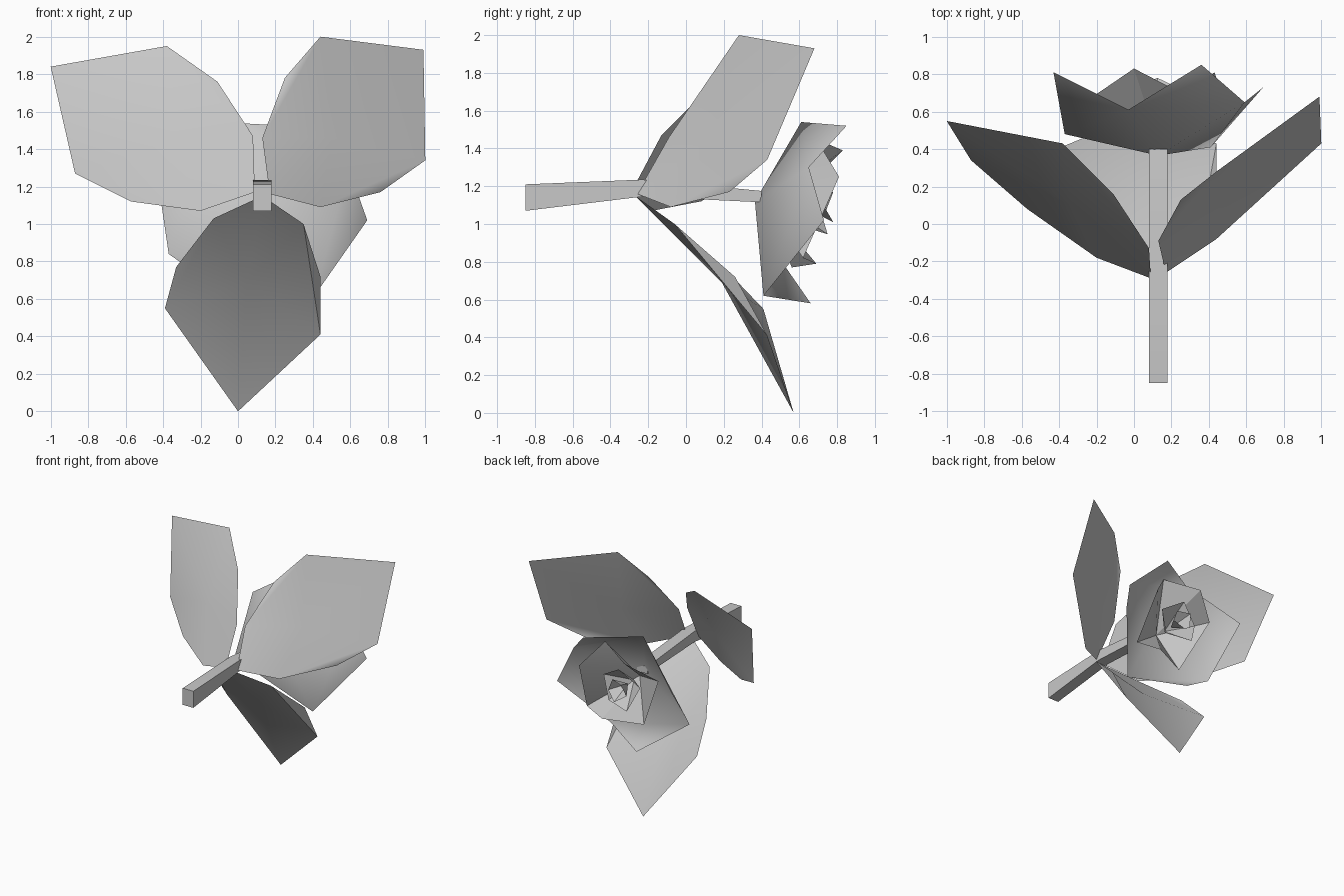
import bpy, math

cube = bpy.data.objects.get("Cube")
if cube:
    bpy.data.objects.remove(cube, do_unlink=True)

grey = bpy.data.materials.new("light_grey")
grey.use_nodes = True
COLOUR = (0.58, 0.58, 0.58, 1)
grey.diffuse_color = COLOUR
grey.node_tree.nodes["Principled BSDF"].inputs["Base Color"].default_value = COLOUR


def build(name, verts, faces, angle):
    mesh = bpy.data.meshes.new(name)
    mesh.from_pydata(verts, [], faces)
    mesh.materials.append(grey)
    obj = bpy.data.objects.new(name, mesh)
    bpy.context.collection.objects.link(obj)
    bpy.ops.object.select_all(action='DESELECT')
    obj.select_set(True)
    bpy.context.view_layer.objects.active = obj
    bpy.ops.object.shade_smooth_by_angle(angle=math.radians(angle))


def leaf(name, centre, outline):
    """Outline order: base, three points up one side, tip, three points back."""
    rim = [0, 1, 3, 4, 5, 7]
    faces = [(8, a, b) for a, b in zip(rim, rim[1:] + rim[:1])]
    faces += [(1, 2, 3), (5, 6, 7)]          # folded side flaps
    build(name, outline + [centre], faces, 40)


def cup(name, apex, rim):
    """Ring of folded petals fanned out from one apex."""
    n = len(rim)
    build(name, [apex] + rim, [(0, i + 1, (i + 1) % n + 1) for i in range(n)], 20)


# Stem: square section, tapering behind the leaves
sections = [(-0.85, 1.07, 1.21), (-0.23, 1.145, 1.235), (0.40, 1.115, 1.175)]
verts = [(x, y, z) for y, lo, hi in sections
         for x, z in ((0.08, lo), (0.178, lo), (0.178, hi), (0.08, hi))]
faces = [(0, 1, 2, 3), (11, 10, 9, 8)]
for s in (0, 4):
    faces += [(s + i, s + 4 + i, s + 4 + (i + 1) % 4, s + (i + 1) % 4) for i in range(4)]
build("stem", verts, faces, 20)

# Three leaves around the stem
leaf("right_leaf", (-0.34, 0.10, 1.45),
     [(0.09, -0.29, 1.17), (-0.2, -0.18, 1.07), (-0.57, 0.08, 1.12),
      (-0.87, 0.34, 1.27), (-1.0, 0.55, 1.84), (-0.38, 0.43, 1.95),
      (-0.11, 0.16, 1.76), (0.08, -0.13, 1.47)])
leaf("left_leaf", (0.50, 0.14, 1.46),
     [(0.17, -0.26, 1.16), (0.44, -0.08, 1.09), (0.76, 0.23, 1.17),
      (1.0, 0.43, 1.34), (0.99, 0.68, 1.93), (0.44, 0.28, 2.0),
      (0.25, 0.13, 1.78), (0.13, -0.09, 1.46)])
leaf("lower_leaf", (0.05, 0.19, 0.69),
     [(0.13, -0.27, 1.15), (-0.13, -0.13, 1.03), (-0.33, 0.2, 0.77),
      (-0.39, 0.41, 0.55), (0.0, 0.57, 0.0), (0.44, 0.43, 0.41),
      (0.44, 0.26, 0.72), (0.35, -0.06, 1.0)])

# Outer petals: inner corners joined to the base, a tip folded over each pair
base = (0.13, 0.365, 1.12)
corners = [(-0.37, 0.48, 0.84), (-0.03, 0.61, 1.54), (0.59, 0.65, 1.30), (0.41, 0.41, 0.62)]
tips = [(-0.43, 0.81, 1.25), (0.36, 0.85, 1.52), (0.69, 0.73, 1.02), (0.0, 0.66, 0.58)]
faces = []
for i in range(4):
    j = (i + 1) % 4
    faces += [(8, i, j), (i, i + 4, j)]
build("outer_petals", corners + tips + [base], faces, 45)

# Middle petals
cup("middle_petals", (0.13, 0.43, 1.1),
    [(0.27, 0.69, 1.45), (0.43, 0.81, 1.25), (0.49, 0.62, 0.82), (0.30, 0.69, 0.79),
     (0.0, 0.56, 0.77), (-0.22, 0.68, 1.24), (0.0, 0.83, 1.39)])


# Inner petals and bud: jagged five-sided cups, each turned against the last
def ring(radius, y, lift, turn):
    return [(0.12 + radius * math.cos(turn + i * math.tau / 5),
             y + lift * (i % 2),
             1.10 + radius * math.sin(turn + i * math.tau / 5)) for i in range(5)]


cup("inner_petals", (0.12, 0.52, 1.1), ring(0.18, 0.69, 0.06, 0.4))
cup("bud", (0.12, 0.60, 1.1), ring(0.09, 0.74, 0.04, 1.0))
